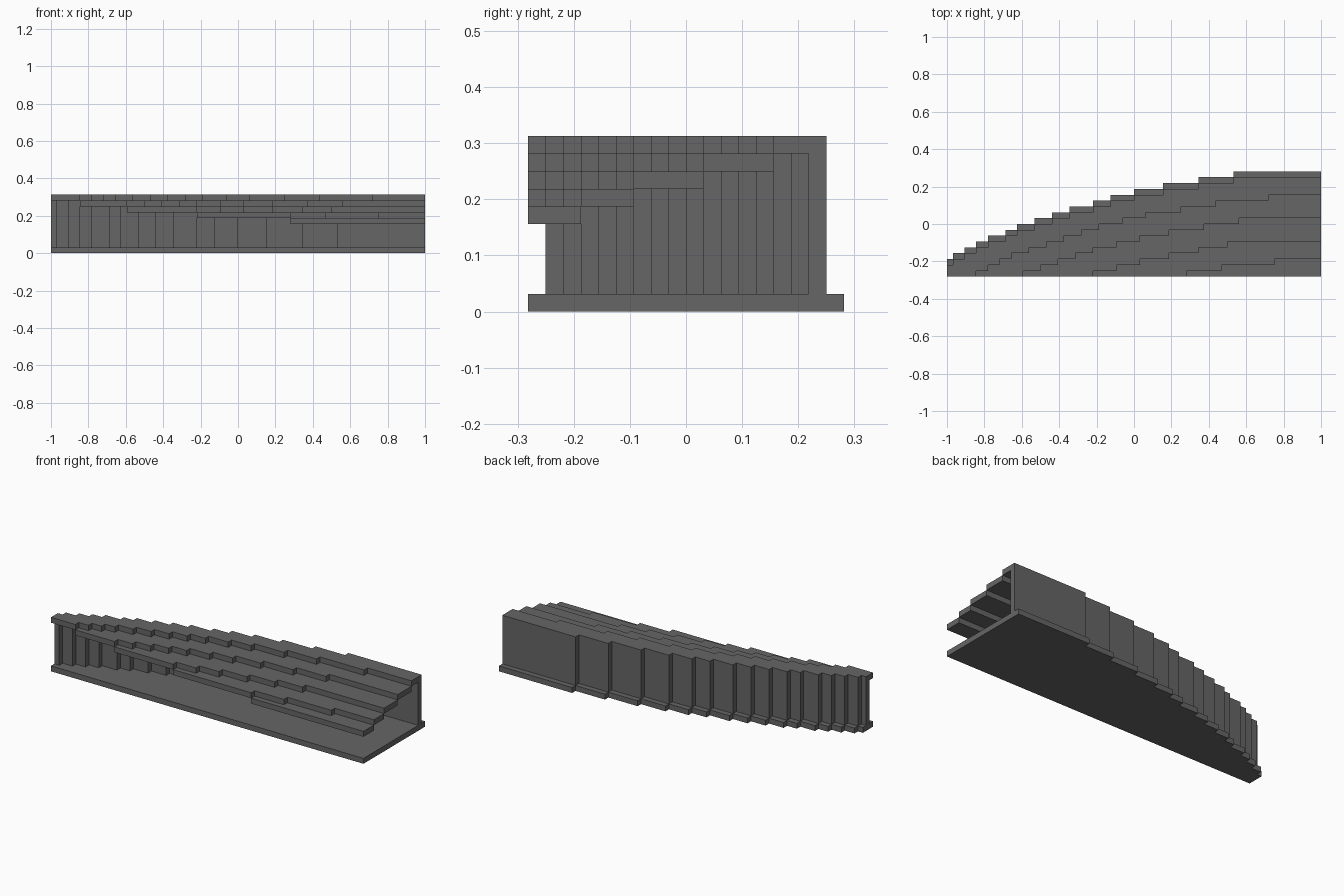
import bpy
import bmesh

cube = bpy.data.objects.get("Cube")
if cube:
    bpy.data.objects.remove(cube, do_unlink=True)

U = 1 / 32                # one grid cell
LENGTH, DEPTH = 64, 18    # footprint in cells

grey = bpy.data.materials.new("concrete_grey")
grey.use_nodes = True
tone = (0.133, 0.133, 0.133, 1)
grey.diffuse_color = tone
bsdf = next(n for n in grey.node_tree.nodes if n.type == 'BSDF_PRINCIPLED')
bsdf.inputs["Base Color"].default_value = tone
bsdf.inputs["Roughness"].default_value = 0.9


def stair(start, row, steps):
    """Stepped line that rises one row at each listed column."""
    pts = [(start, row)]
    for col in steps:
        pts += [(col, row), (col, row + 1)]
        row += 1
    return pts + [(LENGTH, row)]


def prisms(name, outlines, z0, z1):
    """Extrude each plan outline (in cells) from z0 to z1."""
    bm = bmesh.new()
    for outline in outlines:
        pts = [p for i, p in enumerate(outline) if p != outline[i - 1]]
        verts = [bm.verts.new(((x - LENGTH / 2) * U, (y - DEPTH / 2) * U, z0 * U))
                 for x, y in pts]
        face = bm.faces.new(verts)
        top = bmesh.ops.extrude_face_region(bm, geom=[face])["geom"]
        moved = [v for v in top if isinstance(v, bmesh.types.BMVert)]
        bmesh.ops.translate(bm, verts=moved, vec=(0, 0, (z1 - z0) * U))
    bmesh.ops.recalc_face_normals(bm, faces=bm.faces)
    mesh = bpy.data.meshes.new(name)
    bm.to_mesh(mesh)
    bm.free()
    mesh.materials.append(grey)
    obj = bpy.data.objects.new(name, mesh)
    bpy.context.collection.objects.link(obj)


# Columns where each curved edge steps back by one cell
outer = [1, 3, 5, 7, 10, 12, 15, 18, 21, 25, 28, 32, 37, 43, 49]
fronts = [
    [5, 7, 9, 11, 14, 17, 20, 23, 26, 30, 34, 40, 46, 55],
    [13, 16, 19, 22, 25, 29, 33, 38, 44, 50],
    [25, 29, 33, 38, 43, 48],
    [41, 47, 56],
    [],
]

# Floor slab
prisms("floor_slab", [stair(0, 0, []) + stair(0, 3, outer)[::-1]], 0, 1)

# Rear wall, one cell thick, in offset panels
ends = [0] + outer + [LENGTH]
panels = [[(a, r), (b, r), (b, r + 1), (a, r + 1)]
          for r, (a, b) in enumerate(zip(ends, ends[1:]), 1)]
prisms("rear_wall", panels, 1, 9)

# Seating tiers, each one cell lower and further forward
start, back = 0, stair(0, 2, outer)
for i, steps in enumerate(fronts):
    prisms(f"seating_tier_{i + 1}", [stair(start, 0, steps) + back[::-1]], 9 - i, 10 - i)
    if steps:
        start = steps[0]
        back = stair(start, 0, steps)
